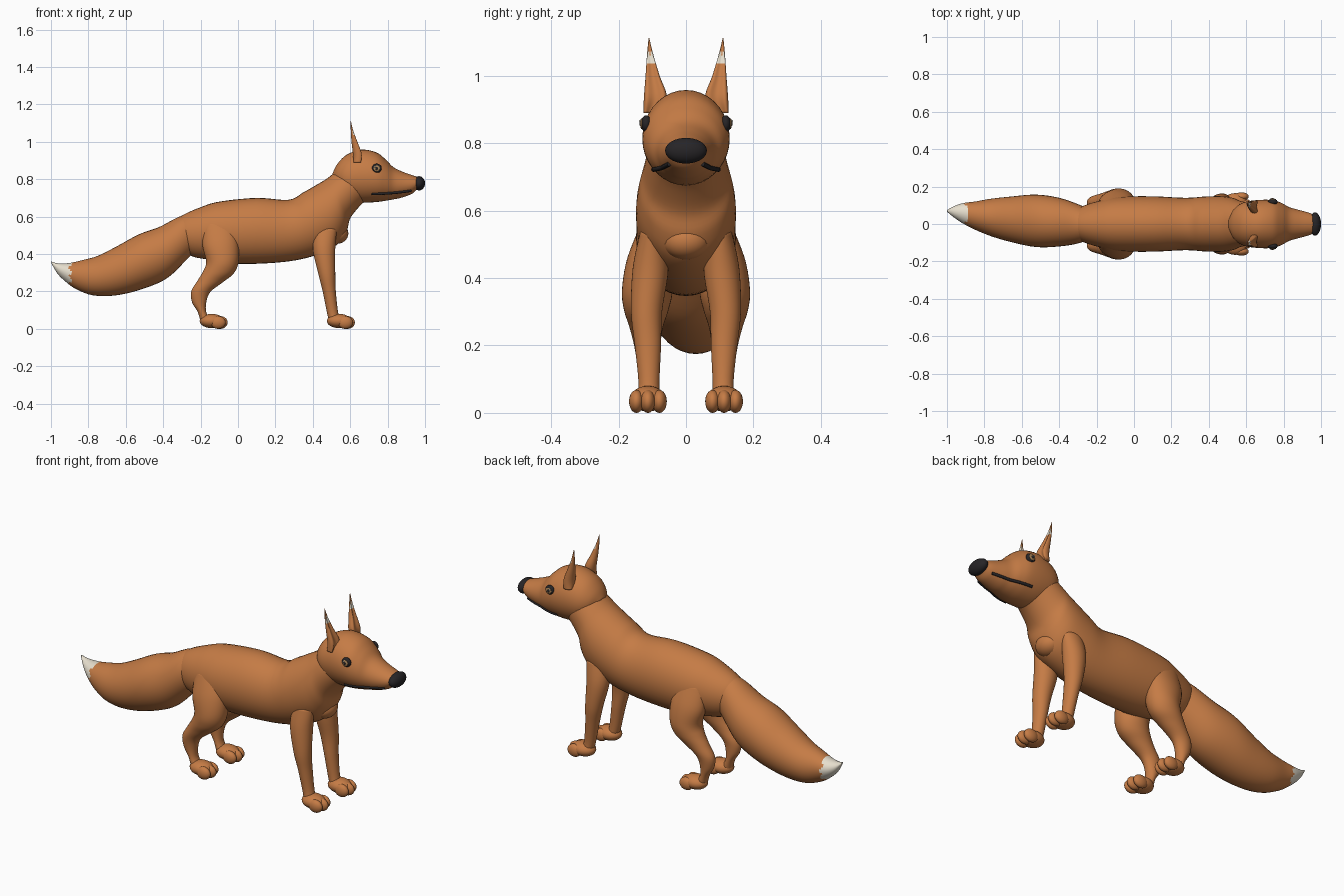
import bpy, bmesh
from math import sin, cos, pi
from mathutils import Vector, Matrix
from mathutils.bvhtree import BVHTree

if "Cube" in bpy.data.objects:
    bpy.data.objects.remove(bpy.data.objects["Cube"])


def material(name, rgb):
    m = bpy.data.materials.new(name)
    m.use_nodes = True
    m.diffuse_color = (*rgb, 1)
    m.node_tree.nodes["Principled BSDF"].inputs["Base Color"].default_value = (*rgb, 1)
    return m


FUR = material("orange fur", (0.56, 0.2, 0.06))
CREAM = material("cream fur", (0.8, 0.74, 0.62))
BLACK = material("black", (0.02, 0.018, 0.02))
AMBER = material("amber iris", (0.42, 0.24, 0.1))


def finish(name, bm, *mats):
    bmesh.ops.recalc_face_normals(bm, faces=bm.faces)
    mesh = bpy.data.meshes.new(name)
    bm.to_mesh(mesh)
    bm.free()
    for m in mats:
        mesh.materials.append(m)
    for p in mesh.polygons:
        p.use_smooth = True
    obj = bpy.data.objects.new(name, mesh)
    bpy.context.collection.objects.link(obj)
    return obj


def spline(rows, steps):
    """Smooth the rows of numbers with a Catmull-Rom curve."""
    rows = [rows[0]] + rows + [rows[-1]]
    out = []
    for a, b, c, d in zip(rows, rows[1:], rows[2:], rows[3:]):
        for k in range(steps):
            t = k / steps
            out.append([q + t / 2 * (r - p + t * (2 * p - 5 * q + 4 * r - s + t * (3 * (q - r) + s - p)))
                        for p, q, r, s in zip(a, b, c, d)])
    return out + [rows[-1]]


def loft(rows, side=1, dent=0, n=36, steps=5):
    """Skin oval rings; a row is x, z of one edge, x, z of the other, half width, y."""
    bm = bmesh.new()
    rings = []
    for x1, z1, x2, z2, w, y in spline(rows, steps):
        mid = Vector(((x1 + x2) / 2, side * y, (z1 + z2) / 2))
        up = Vector(((x1 - x2) / 2, 0, (z1 - z2) / 2))
        ring = []
        for i in range(n):
            c = cos(2 * pi * i / n)
            c -= dent * max(c, 0) ** 4
            ring.append(bm.verts.new(mid + up * c + Vector((0, w * sin(2 * pi * i / n), 0))))
        rings.append(ring)
    for a, b in zip(rings, rings[1:]):
        for i in range(n):
            j = (i + 1) % n
            bm.faces.new((a[i], a[j], b[j], b[i]))
    bm.faces.new(rings[0])
    bm.faces.new(rings[-1])
    return bm


def ball(bm, centre, radii):
    mat = Matrix.Translation(centre) @ Matrix.Diagonal((*radii, 1))
    bmesh.ops.create_uvsphere(bm, u_segments=28, v_segments=18, radius=1, matrix=mat)
    return bm


# Torso and neck
finish("torso", loft([
    (-.36, .55, -.34, .45, .05, 0), (-.3, .605, -.25, .39, .095, 0),
    (-.2, .65, -.16, .37, .125, 0), (-.1, .68, -.06, .35, .145, 0),
    (.1, .7, .1, .348, .148, 0), (.27, .69, .28, .362, .14, 0),
    (.35, .73, .42, .395, .147, 0), (.42, .77, .53, .45, .148, 0),
    (.47, .8, .58, .52, .14, 0), (.51, .83, .6, .59, .127, 0),
    (.55, .86, .65, .655, .115, 0), (.6, .88, .7, .7, .1, 0)]), FUR)
finish("chest", ball(bmesh.new(), (.53, 0, .51), (.06, .07, .055)), FUR)

# Tail with a ragged pale tip
tail = loft([
    (-.2, .61, -.2, .45, .06, 0), (-.3, .605, -.27, .375, .1, 0),
    (-.42, .545, -.38, .27, .13, .01), (-.53, .505, -.52, .21, .14, .017),
    (-.65, .44, -.66, .178, .122, .025), (-.75, .39, -.78, .18, .1, .035),
    (-.83, .368, -.87, .215, .075, .045), (-.9, .352, -.925, .255, .055, .057),
    (-.96, .35, -.965, .295, .03, .065), (-1, .36, -.995, .345, .006, .07)])
for f in tail.faces:
    c = f.calc_center_median()
    f.material_index = c.x < -.895 + .012 * sin(c.z * 150)
finish("tail", tail, FUR, CREAM)

# Head with snout
head = loft([
    (.505, .83, .525, .77, .04, 0), (.53, .88, .55, .73, .085, 0),
    (.58, .93, .59, .69, .115, 0), (.66, .958, .66, .675, .128, 0),
    (.74, .943, .74, .678, .128, 0), (.79, .905, .79, .685, .112, 0),
    (.83, .865, .83, .692, .09, 0), (.88, .84, .87, .7, .077, 0),
    (.93, .822, .93, .722, .062, 0), (.965, .81, .955, .745, .05, 0)])
surface = BVHTree.FromBMesh(head)
finish("head", head, FUR)
finish("nose", ball(bmesh.new(), (.968, 0, .778), (.032, .062, .038)), BLACK)

for side, label in ((1, "left"), (-1, "right")):
    # Ear, hollowed at the front, with a pale streak near the tip
    ear = loft([
        (.67, .89, .618, .89, .018, .108), (.675, .94, .615, .93, .034, .091),
        (.648, 1, .607, 1, .021, .099), (.62, 1.06, .603, 1.06, .01, .106),
        (.604, 1.112, .602, 1.112, .001, .11)], side, dent=.7)
    ear.normal_update()
    for f in ear.faces:
        c = f.calc_center_median()
        f.material_index = 1.035 < c.z < 1.08 and c.x > .613
    finish(label + "_ear", ear, FUR, CREAM)

    # Eye
    for part, y, radii, mat in (("eye", .118, (.026, .016, .025), BLACK),
                                ("iris", .131, (.017, .005, .016), AMBER),
                                ("pupil", .134, (.008, .004, .008), BLACK),
                                ("eye_glint", .135, (.004, .004, .004), CREAM)):
        shift = .008 if part == "eye_glint" else 0
        finish(label + "_" + part,
               ball(bmesh.new(), (.742 - shift, side * y, .858 + shift), radii), mat)

    # Mouth line laid on the side of the snout
    curve = bpy.data.curves.new(label + "_mouth", "CURVE")
    curve.dimensions = "3D"
    curve.bevel_depth = .007
    curve.use_fill_caps = True
    line = curve.splines.new("POLY")
    count = 12
    line.points.add(count - 1)
    for i, p in enumerate(line.points):
        t = i / (count - 1)
        hit = surface.ray_cast(Vector((.715 + .21 * t, side, .722 + .017 * t * t)), Vector((0, -side, 0)))[0]
        p.co = (*hit, 1)
    curve.materials.append(BLACK)
    bpy.context.collection.objects.link(bpy.data.objects.new(label + "_mouth", curve))

    # Legs
    finish(label + "_front_leg", loft([
        (.53, .54, .41, .54, .035, .1), (.52, .43, .4, .43, .053, .105),
        (.52, .3, .428, .3, .046, .117), (.523, .2, .453, .2, .039, .113),
        (.535, .09, .475, .09, .031, .11), (.55, .03, .49, .03, .034, .112)], side), FUR)
    finish(label + "_hind_leg", loft([
        (-.03, .57, -.18, .57, .03, .1), (.0, .47, -.19, .45, .062, .112),
        (.005, .37, -.17, .36, .075, .115), (-.02, .3, -.185, .31, .066, .118),
        (-.08, .25, -.215, .26, .05, .118), (-.145, .2, -.25, .2, .039, .115),
        (-.168, .15, -.245, .14, .033, .112), (-.17, .09, -.215, .09, .03, .11),
        (-.14, .04, -.2, .035, .032, .11)], side), FUR)

    # Paws with three toes
    for end, x in (("front", .54), ("hind", -.14)):
        paw = ball(bmesh.new(), (x, side * .113, .042), (.065, .052, .038))
        for offset in (-.034, 0, .034):
            ball(paw, (x + .045 - abs(offset) / 3, side * .113 + offset, .034), (.04, .022, .034))
        finish(label + "_" + end + "_paw", paw, FUR)
